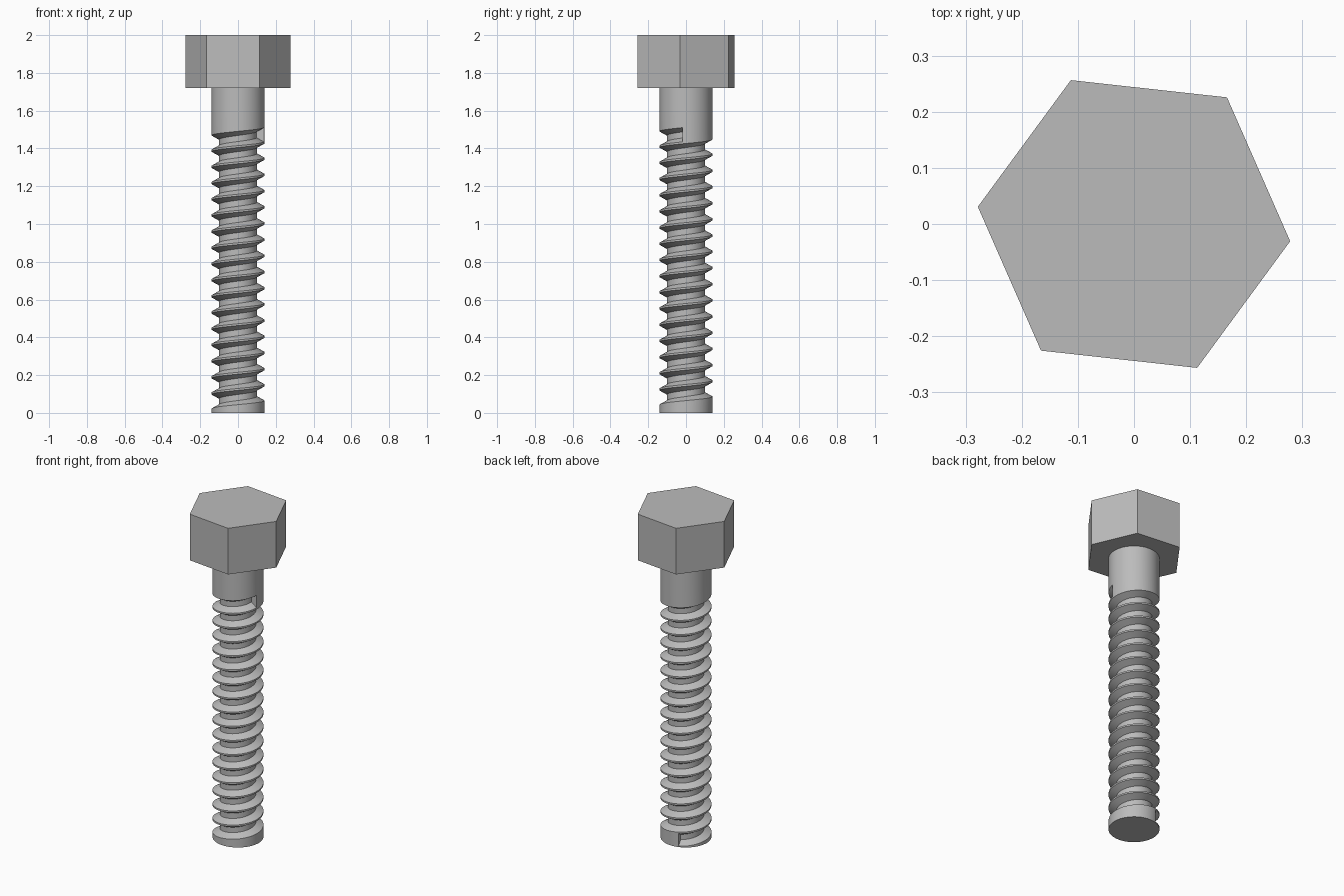
import bpy
import bmesh
from math import cos, sin, pi, radians, tau

if "Cube" in bpy.data.objects:
    bpy.data.objects.remove(bpy.data.objects["Cube"], do_unlink=True)

STEEL = (0.5, 0.5, 0.5, 1)
SHANK_R, ROOT_R = 0.14, 0.1
HEAD_R, HEAD_BASE, TOP = 0.28, 1.72, 2.0
PITCH, STEPS = 0.0857, 60
START, TURNS = radians(108), 16.678      # thread start angle and length
START_Z = 0.043                          # groove centre height at the start

steel = bpy.data.materials.new("steel grey")
steel.use_nodes = True
steel.diffuse_color = STEEL
steel.node_tree.nodes["Principled BSDF"].inputs["Base Color"].default_value = STEEL


def add_object(name, bm):
    bmesh.ops.recalc_face_normals(bm, faces=bm.faces)
    mesh = bpy.data.meshes.new(name)
    bm.to_mesh(mesh)
    bm.free()
    mesh.materials.append(steel)
    obj = bpy.data.objects.new(name, mesh)
    bpy.context.collection.objects.link(obj)
    return obj


def prism(name, sides, radius, z0, z1, turn=0.0):
    bm = bmesh.new()
    ring = [bm.verts.new((radius * cos(turn + tau * i / sides),
                          radius * sin(turn + tau * i / sides), z0)) for i in range(sides)]
    base = bm.faces.new(ring)
    top = bmesh.ops.extrude_face_region(bm, geom=[base], use_keep_orig=True)["geom"]
    for v in top:
        if isinstance(v, bmesh.types.BMVert):
            v.co.z = z1
    return add_object(name, bm)


def helix_cutter(name, profile):
    """Sweep a closed (radius, height) profile up a right-handed helix."""
    bm = bmesh.new()
    count = round(TURNS * STEPS)
    rings = []
    for i in range(count + 1):
        turn = TURNS * i / count
        a = START + tau * turn
        z = START_Z + PITCH * turn
        rings.append([bm.verts.new((r * cos(a), r * sin(a), z + h)) for r, h in profile])
    n = len(profile)
    for low, high in zip(rings, rings[1:]):
        for j in range(n):
            k = (j + 1) % n
            bm.faces.new((low[j], low[k], high[k], high[j]))
    bm.faces.new(rings[0])
    bm.faces.new(rings[-1])
    return add_object(name, bm)


# Hexagonal head
prism("hex_head", 6, HEAD_R, HEAD_BASE, TOP, radians(-6.3))

# Round shank with a helical thread groove cut into it
shank = prism("threaded_shank", STEPS, SHANK_R, 0, HEAD_BASE + 0.01, START)
groove = helix_cutter("thread_cutter", [
    (ROOT_R, -0.016), (0.143, -0.0395), (0.17, -0.0395),
    (0.17, 0.0395), (0.143, 0.0395), (ROOT_R, 0.016)])
groove.hide_render = True

cut = shank.modifiers.new("thread", "BOOLEAN")
cut.operation = "DIFFERENCE"
cut.solver = "EXACT"
cut.object = groove

bpy.ops.object.select_all(action="DESELECT")
shank.select_set(True)
bpy.context.view_layer.objects.active = shank
bpy.ops.object.modifier_apply(modifier=cut.name)
bpy.data.objects.remove(groove, do_unlink=True)
bpy.ops.object.shade_smooth_by_angle(angle=pi / 6)
